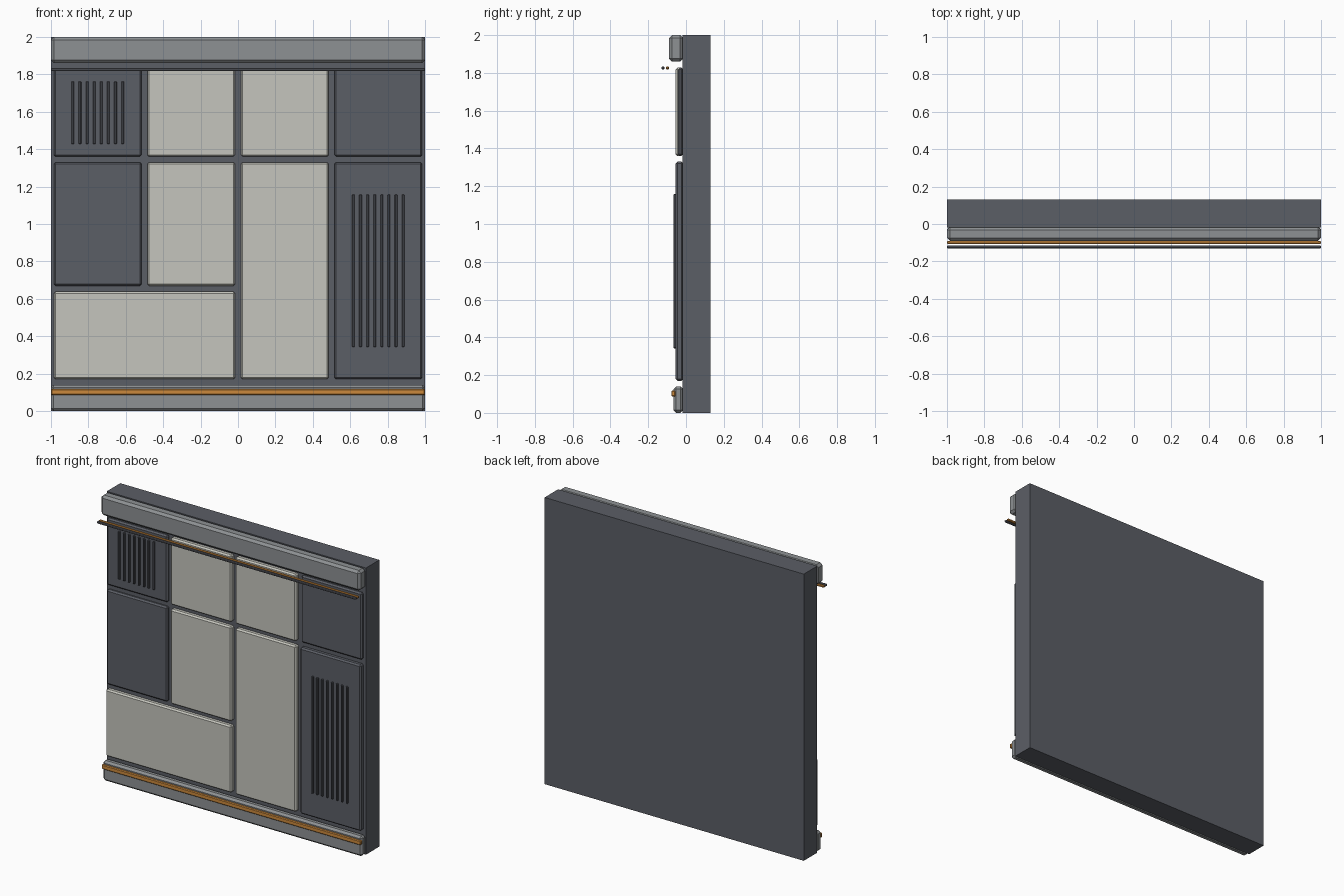
import bpy, bmesh
from mathutils import Vector

if "Cube" in bpy.data.objects:
    bpy.data.objects.remove(bpy.data.objects["Cube"])


def material(name, rgb):
    m = bpy.data.materials.new(name)
    m.diffuse_color = (*rgb, 1)
    m.use_nodes = True
    m.node_tree.nodes["Principled BSDF"].inputs["Base Color"].default_value = m.diffuse_color
    return m


SLATE = material("slate grey", (0.105, 0.112, 0.132))
DARK = material("dark louvre grey", (0.07, 0.075, 0.088))
STEEL = material("steel grey", (0.27, 0.285, 0.295))
PALE = material("pale panel", (0.56, 0.56, 0.51))
ORANGE = material("copper orange", (0.60, 0.25, 0.045))


def box(name, x, y, z, mat, bevel=0.0, segments=1):
    """Box given by (min, max) ranges on each axis, with optional chamfer."""
    lo, hi = Vector((x[0], y[0], z[0])), Vector((x[1], y[1], z[1]))
    bm = bmesh.new()
    bmesh.ops.create_cube(bm, size=1)
    for v in bm.verts:
        v.co = Vector([(lo[i] + hi[i]) / 2 + v.co[i] * (hi[i] - lo[i]) for i in range(3)])
    mesh = bpy.data.meshes.new(name)
    bm.to_mesh(mesh)
    bm.free()
    mesh.materials.append(mat)
    ob = bpy.data.objects.new(name, mesh)
    bpy.context.collection.objects.link(ob)
    if bevel:
        mod = ob.modifiers.new("chamfer", "BEVEL")
        mod.width = bevel
        mod.segments = segments
    return ob


WALL = -0.018  # front face of the backing slab

# backing slab
box("wall_slab", (-1, 1), (WALL, 0.13), (0, 2), SLATE)

# top and bottom rails
box("top_rail", (-1, 1), (-0.09, WALL + 0.003), (1.86, 2), STEEL, 0.016)
box("bottom_rail", (-1, 1), (-0.066, WALL + 0.003), (0, 0.14), STEEL, 0.014)
box("orange_strip", (-1, 1), (-0.078, -0.056), (0.086, 0.118), ORANGE, 0.005)

# twin conduits under the top rail
box("front_conduit", (-1, 1), (-0.13, -0.114), (1.818, 1.834), SLATE, 0.004)
box("rear_conduit", (-1, 1), (-0.107, -0.091), (1.818, 1.834), ORANGE, 0.004)

# raised panels: cell limits in x and z, front face y, colour
GAP = 0.015
panels = [
    ("upper_left_panel", -1, -0.5, 1.345, 1.843, -0.042, SLATE),
    ("upper_mid_left_panel", -0.5, 0, 1.345, 1.843, -0.055, PALE),
    ("upper_mid_right_panel", 0, 0.5, 1.345, 1.843, -0.055, PALE),
    ("upper_right_panel", 0.5, 1, 1.345, 1.843, -0.042, SLATE),
    ("middle_left_panel", -1, -0.5, 0.653, 1.345, -0.045, SLATE),
    ("middle_panel", -0.5, 0, 0.653, 1.345, -0.055, PALE),
    ("wide_lower_panel", -1, 0, 0.155, 0.653, -0.055, PALE),
    ("tall_pale_panel", 0, 0.5, 0.155, 1.345, -0.055, PALE),
    ("tall_dark_panel", 0.5, 1, 0.155, 1.345, -0.055, SLATE),
]
for name, x0, x1, z0, z1, front, mat in panels:
    box(name, (x0 + GAP, x1 - GAP), (front, WALL + 0.003), (z0 + GAP, z1 - GAP), mat, 0.01)

# louvre bars on the two vented panels
for label, cx, z0, z1, face in (("upper_vent", -0.75, 1.427, 1.763, -0.042),
                                ("lower_vent", 0.75, 0.342, 1.158, -0.055)):
    for i in range(8):
        x = cx + (i - 3.5) * 0.038
        box(f"{label}_bar_{i + 1}", (x - 0.007, x + 0.007), (face - 0.011, face + 0.005),
            (z0, z1), DARK, 0.003)
